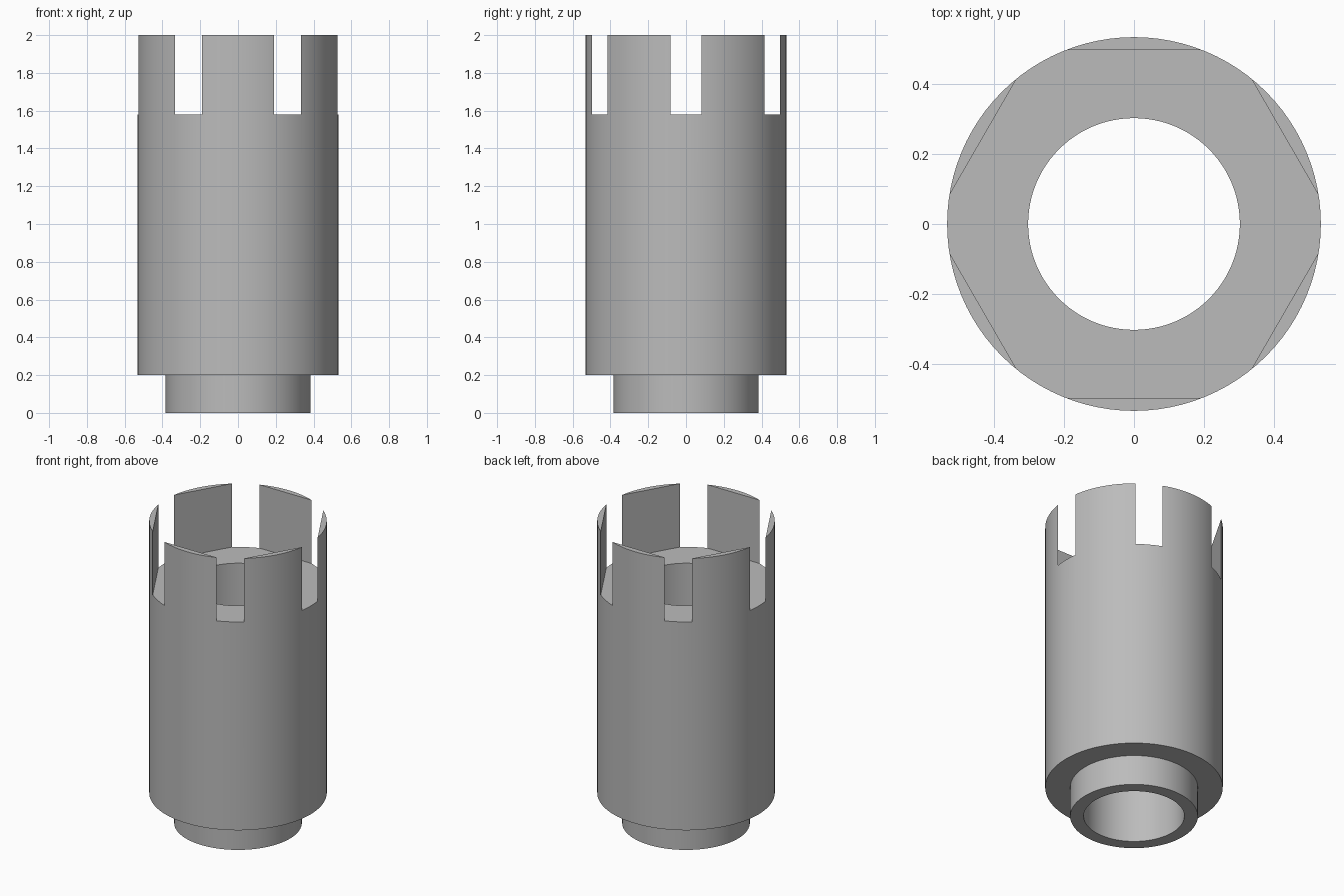
import bpy
import bmesh
import math
from mathutils import Matrix

# Remove the default object
cube = bpy.data.objects.get("Cube")
if cube:
    bpy.data.objects.remove(cube, do_unlink=True)

SEGMENTS = 96
BORE_R, NECK_R, BODY_R = 0.302, 0.383, 0.533
NECK_TOP, SOCKET_FLOOR, TOP = 0.2, 1.58, 2.0
HEX_APOTHEM = 0.497


def make_material(name, color):
    mat = bpy.data.materials.new(name)
    mat.use_nodes = True
    mat.diffuse_color = color
    mat.node_tree.nodes["Principled BSDF"].inputs["Base Color"].default_value = color
    return mat


def make_object(name, bm, mat):
    bmesh.ops.recalc_face_normals(bm, faces=bm.faces)
    mesh = bpy.data.meshes.new(name)
    bm.to_mesh(mesh)
    bm.free()
    mesh.materials.append(mat)
    obj = bpy.data.objects.new(name, mesh)
    bpy.context.collection.objects.link(obj)
    return obj


grey = make_material("plain grey", (0.5, 0.5, 0.5, 1))

# Sleeve: closed section revolved into a bored body with a narrow neck
profile = [(BORE_R, 0), (NECK_R, 0), (NECK_R, NECK_TOP),
           (BODY_R, NECK_TOP), (BODY_R, TOP), (BORE_R, TOP)]
bm = bmesh.new()
verts = [bm.verts.new((r, 0, z)) for r, z in profile]
edges = [bm.edges.new((v, verts[(i + 1) % len(verts)])) for i, v in enumerate(verts)]
bmesh.ops.spin(bm, geom=verts + edges, cent=(0, 0, 0), axis=(0, 0, 1),
               angle=math.tau, steps=SEGMENTS, use_duplicate=False)
bmesh.ops.remove_doubles(bm, verts=bm.verts, dist=0.0001)
sleeve = make_object("socket_sleeve", bm, grey)

# Hexagonal socket: its corners break through the wall and leave six slots
depth = 1.0
bm = bmesh.new()
hex_r = HEX_APOTHEM / math.cos(math.pi / 6)
bmesh.ops.create_cone(bm, cap_ends=True, segments=6, radius1=hex_r, radius2=hex_r,
                      depth=depth,
                      matrix=Matrix.Translation((0, 0, SOCKET_FLOOR + depth / 2))
                      @ Matrix.Rotation(math.pi / 6, 4, "Z"))
# Turn the prism so that two flats face front and back
if max(abs(v.co.x) for v in bm.verts) < hex_r - 0.01:
    bmesh.ops.rotate(bm, verts=bm.verts, matrix=Matrix.Rotation(math.pi / 6, 3, "Z"))
cutter = make_object("hex_cutter", bm, grey)
cutter.hide_render = True

cut = sleeve.modifiers.new("hex socket", "BOOLEAN")
cut.operation = "DIFFERENCE"
cut.solver = "EXACT"
cut.object = cutter
bpy.ops.object.select_all(action="DESELECT")
sleeve.select_set(True)
bpy.context.view_layer.objects.active = sleeve
bpy.ops.object.modifier_apply(modifier=cut.name)
bpy.data.objects.remove(cutter, do_unlink=True)

# Smooth round walls, crisp edges
bpy.ops.object.shade_smooth_by_angle(angle=math.radians(25))
